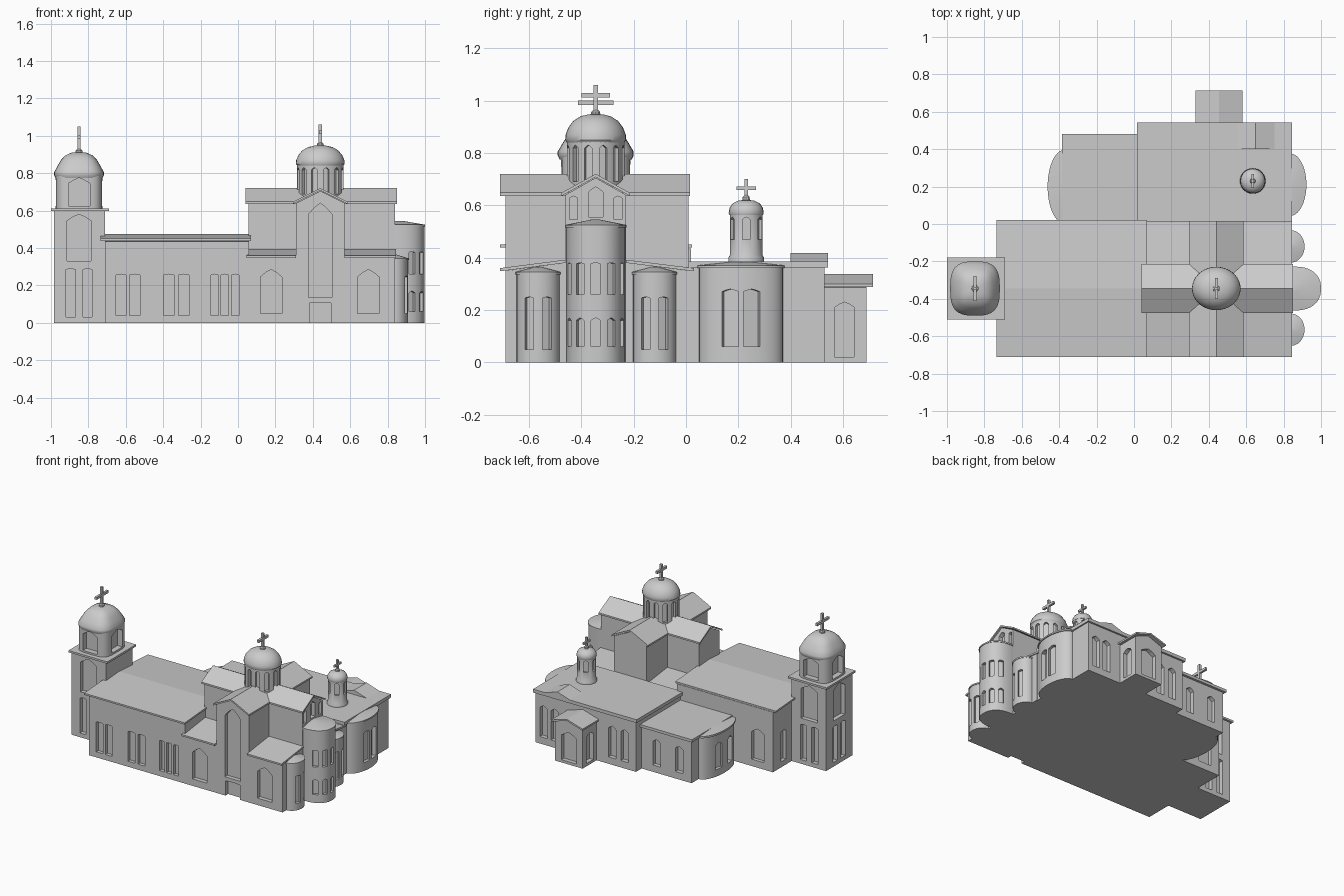
import bpy, bmesh, math
from math import sin, cos, pi, radians

if "Cube" in bpy.data.objects:
    bpy.data.objects.remove(bpy.data.objects["Cube"])

S, E, N, W = -pi / 2, 0, pi / 2, pi   # outward wall directions


def make(name, verts, faces):
    me = bpy.data.meshes.new(name)
    me.from_pydata(verts, [], faces)
    bm = bmesh.new()
    bm.from_mesh(me)
    bmesh.ops.remove_doubles(bm, verts=bm.verts, dist=1e-5)
    bmesh.ops.recalc_face_normals(bm, faces=bm.faces)
    bm.to_mesh(me)
    bm.free()
    ob = bpy.data.objects.new(name, me)
    bpy.context.collection.objects.link(ob)
    return ob


def caps(n):
    return ([tuple(range(n)), tuple(range(2 * n - 1, n - 1, -1))]
            + [(i, (i + 1) % n, n + (i + 1) % n, n + i) for i in range(n)])


def prism(name, axis, pts, a, b):
    """Extrude a profile (horizontal, z) along the x or y axis."""
    put = (lambda t, p: (t, p[0], p[1])) if axis == 'x' else (lambda t, p: (p[0], t, p[1]))
    return make(name, [put(t, p) for t in (a, b) for p in pts], caps(len(pts)))


def box(name, x0, x1, y0, y1, z0, z1):
    return prism(name, 'y', [(x0, z0), (x1, z0), (x1, z1), (x0, z1)], y0, y1)


def house(name, axis, u0, u1, eave, ridge, a, b):
    return prism(name, axis, [(u0, 0), (u1, 0), (u1, eave), ((u0 + u1) / 2, ridge), (u0, eave)], a, b)


def gable_roof(name, axis, u0, u1, eave, ridge, a, b, t=0.012):
    m = (u0 + u1) / 2
    return prism(name, axis, [(u0, eave), (m, ridge), (u1, eave), (u1, eave - t), (m, ridge - t), (u0, eave - t)], a, b)


def rim(a, p):
    f = lambda v: math.copysign(abs(v) ** (2 / p), v) if abs(v) > 1e-9 else 0
    return f(cos(a)), f(sin(a))


def lathe(name, cx, cy, rx, ry, prof, n=24, p=2):
    """Stack of (super)elliptic rings; prof is a list of (scale, z)."""
    v = []
    for s, z in prof:
        for i in range(n):
            c, d = rim(2 * pi * i / n, p)
            v.append((cx + rx * s * c, cy + ry * s * d, z))
    f = [tuple(range(n)), tuple(range(len(v) - n, len(v)))]
    for k in range(len(prof) - 1):
        f += [(k * n + i, k * n + (i + 1) % n, (k + 1) * n + (i + 1) % n, (k + 1) * n + i) for i in range(n)]
    return make(name, v, f)


def smooth(ob):
    bpy.ops.object.select_all(action='DESELECT')
    ob.select_set(True)
    bpy.context.view_layer.objects.active = ob
    bpy.ops.object.shade_smooth_by_angle(angle=radians(35))


def cut(ob, wins, d=0.03):
    """Recess pointed windows: each is (x, y, direction, width, z0, z1, rise)."""
    v, f = [], []
    for x, y, a, w, z0, z1, rise in wins:
        h = w / 2
        pr = [(-h, z0), (h, z0), (h, z1 - rise), (h * .5, z1 - rise * .4), (0, z1), (-h * .5, z1 - rise * .4), (-h, z1 - rise)]
        k = len(v)
        for t in (-d, 0.03):
            v += [(x + cos(a) * t - sin(a) * u, y + sin(a) * t + cos(a) * u, z) for u, z in pr]
        f += [tuple(k + i for i in q) for q in caps(7)]
    c = make("cutter", v, f)
    c.hide_render = True
    m = ob.modifiers.new("windows", 'BOOLEAN')
    m.object, m.operation, m.solver = c, 'DIFFERENCE', 'EXACT'
    bpy.context.view_layer.objects.active = ob
    bpy.ops.object.modifier_apply(modifier=m.name)
    bpy.data.objects.remove(c, do_unlink=True)


def ring(cx, cy, rx, ry, angles, w, z0, z1, rise=.01, p=2):
    out = []
    for a in angles:
        c, s = rim(a, p)
        out.append((cx + rx * c, cy + ry * s, a, w, z0, z1, rise))
    return out


def cross(name, x, y, z0, z1, za, half, t=0.009):
    box(name + "_upright", x - t, x + t, y - t, y + t, z0, z1)
    box(name + "_arm", x - t * .9, x + t * .9, y - half, y + half, za - t, za + t)
    smooth(lathe(name + "_foot", x, y, t * 2.2, t * 2.2, [(1, z0 - .01), (.9, z0 + .012), (.4, z0 + .02)], 10))


# Nave with grouped south windows
nave = house("nave", 'x', -.69, .02, .435, .465, -.71, .06)
wins = [(x, -.69, S, .055, .04, .26, .004) for x in (-.625, -.552, -.37, -.29)]
wins += [(x, -.69, S, .04, .04, .26, .004) for x in (-.125, -.07, -.015)]
wins += [(-.59, .02, N, .1, .05, .28, .03)] + [(-.71, y, W, .06, .04, .26, .01) for y in (-.6, -.1)]
cut(nave, wins, .025)
gable_roof("nave_roof", 'x', -.71, .022, .45, .475, -.735, .07)

# Bell tower
tx, ty = -.85, -.345
tower = box("tower", -.985, -.71, -.495, -.195, 0, .6)
wins = []
for x, y, a in ((tx, -.495, S), (-.985, ty, W), (tx, -.195, N)):
    wins.append((x, y, a, .13, .33, .58, .035))
    for o in (-.045, .045):
        wins.append((x - sin(a) * o, y + cos(a) * o, a, .05, .03, .29, .006))
cut(tower, wins)
box("tower_cornice", -1, -.69, -.51, -.18, .598, .612)
belfry = lathe("belfry", tx, ty, .125, .133, [(1, .605), (1, .8)], 32, 4)
cut(belfry, [(tx, ty - .133, S, .115, .625, .775, .03), (tx, ty + .133, N, .115, .625, .775, .03),
             (tx - .125, ty, W, .12, .625, .775, .03), (tx + .125, ty, E, .12, .625, .775, .03)], .04)
smooth(belfry)
smooth(lathe("belfry_dome", tx, ty, .133, .145,
             [(.95, .775), (1, .79), (1, .805), (.88, .835), (.73, .87), (.55, .895), (.3, .91), (.02, .913)], 32, 3))
cross("tower_cross", tx, ty, .91, 1.05, .992, .068)

# Cross-shaped church: two tall gabled arms
ns = house("north_south_arm", 'y', .31, .57, .64, .705, -.69, .01)
cut(ns, [(.44, -.69, S, .125, .135, .64, .06), (.44, -.69, S, .115, -.02, .11, .003)])
gable_roof("north_south_roof", 'y', .295, .585, .648, .72, -.71, .015)
ew = house("east_west_arm", 'x', -.46, -.23, .64, .705, .055, .84)
cut(ew, [(.84, -.345, E, .055, .555, .67, .02), (.84, -.43, E, .03, .545, .635, .008),
         (.84, -.26, E, .03, .545, .635, .008)])
gable_roof("east_west_roof", 'x', -.475, -.215, .648, .72, .04, .85)

# Four low corner chambers with lean-to roofs
for xn, x0, x1 in (("west", .06, .31), ("east", .57, .84)):
    for yn, ya, yb in (("south", -.69, -.46), ("north", .01, -.23)):
        o = math.copysign(.02, ya - yb)
        ch = prism(f"chamber_{xn}_{yn}", 'x', [(ya, 0), (yb, 0), (yb, .38), (ya, .35)], x0, x1)
        if yn == "south":
            cut(ch, [((x0 + x1) / 2 - .008, ya, S, .115, .05, .285, .04)])
        prism(f"chamber_roof_{xn}_{yn}", 'x', [(ya + o, .348), (yb, .38), (yb, .392), (ya + o, .36)],
              x0 - (.015 if xn == "west" else 0), x1 + (.006 if xn == "east" else 0))

# Main dome
mx, my = .44, -.345
drum = lathe("drum", mx, my, .124, .11, [(1, .62), (1, .86)], 48)
cut(drum, ring(mx, my, .124, .11, [2 * pi * (i + .5) / 12 for i in range(12)], .03, .69, .83, .012), .02)
smooth(drum)
smooth(lathe("main_dome", mx, my, .13, .116,
             [(.95, .84), (1, .85), (.99, .87), (.9, .897), (.74, .922), (.5, .94), (.25, .947), (.02, .949)], 36))
cross("main_cross", mx, my, .945, 1.06, 1.02, .055)

# East apses: tall centre one and a small one on each side
apse = lathe("main_apse", .86, my, .137, .113, [(1, 0), (1, .52)], 48, 2.3)
angs = [radians(a) for a in (-62, -29, 0, 29, 62)]
cut(apse, ring(.86, my, .137, .113, angs, .034, .06, .17, .01, 2.3)
    + ring(.86, my, .137, .113, angs, .034, .26, .38, .003, 2.3), .02)
smooth(apse)
smooth(lathe("main_apse_roof", .86, my, .14, .117, [(1, .515), (1, .525), (.15, .545)], 48, 2.3))
for n, y in (("south", -.565), ("north", -.12)):
    ap = lathe("apse_" + n, .84, y, .068, .082, [(1, 0), (1, .34)], 32)
    cut(ap, ring(.84, y, .068, .082, [radians(-25), radians(25)], .036, .05, .25, .004), .02)
    smooth(ap)
    smooth(lathe("apse_roof_" + n, .84, y, .072, .086, [(1, .335), (1, .345), (.1, .365)], 32))

# North hall with broad east apse
hall = box("north_hall", .03, .835, .005, .53, 0, .365)
cut(hall, [(x, .53, N, .06, .05, .28, .02) for x in (.12, .22, .68, .77)])
box("north_hall_roof", .015, .845, .01, .543, .362, .386)
prism("roof_rise", 'y', [(.55, .386), (.65, .418), (.75, .386)], .4, .543)
ap = lathe("hall_apse", .835, .21, .08, .16, [(1, 0), (1, .362)], 40)
cut(ap, ring(.835, .21, .08, .16, [radians(-15), radians(15)], .062, .06, .28, .01), .025)
smooth(ap)
smooth(lathe("hall_apse_roof", .835, .21, .087, .167, [(1, .36), (1, .37), (.2, .384)], 40))

# Turret on the hall roof
ux, uy = .635, .23
tur = lathe("turret", ux, uy, .062, .062, [(1.1, .38), (1.1, .4), (1, .41), (1, .575)], 36)
cut(tur, ring(ux, uy, .062, .062, [2 * pi * i / 6 for i in range(6)], .03, .47, .555, .01), .015)
smooth(tur)
smooth(lathe("turret_dome", ux, uy, .067, .067, [(.95, .562), (1, .57), (.95, .59), (.78, .607), (.45, .618), (.02, .621)], 24))
cross("turret_cross", ux, uy, .62, .7, .665, .038, .007)

# West annex with rounded end
annex = box("annex", -.37, .03, .02, .465, 0, .31)
cut(annex, [(x, .465, N, .06, .05, .24, .02) for x in (-.27, -.09)])
box("annex_roof", -.385, .03, .02, .482, .305, .325)
ap = lathe("annex_apse", -.375, .2, .078, .185, [(1, 0), (1, .31)], 40)
cut(ap, ring(-.375, .2, .078, .185, [pi - .35, pi + .35], .06, .05, .24, .02), .025)
smooth(ap)
smooth(lathe("annex_apse_roof", -.375, .2, .087, .195, [(1, .303), (1, .316), (.3, .325)], 40))

# North porch
porch = house("porch", 'y', .345, .565, .285, .325, .5, .69)
cut(porch, [(.455, .69, N, .12, .02, .23, .03), (.345, .605, W, .075, .02, .23, .02), (.565, .605, E, .075, .02, .23, .02)])
gable_roof("porch_roof", 'y', .328, .58, .3, .338, .52, .715)
